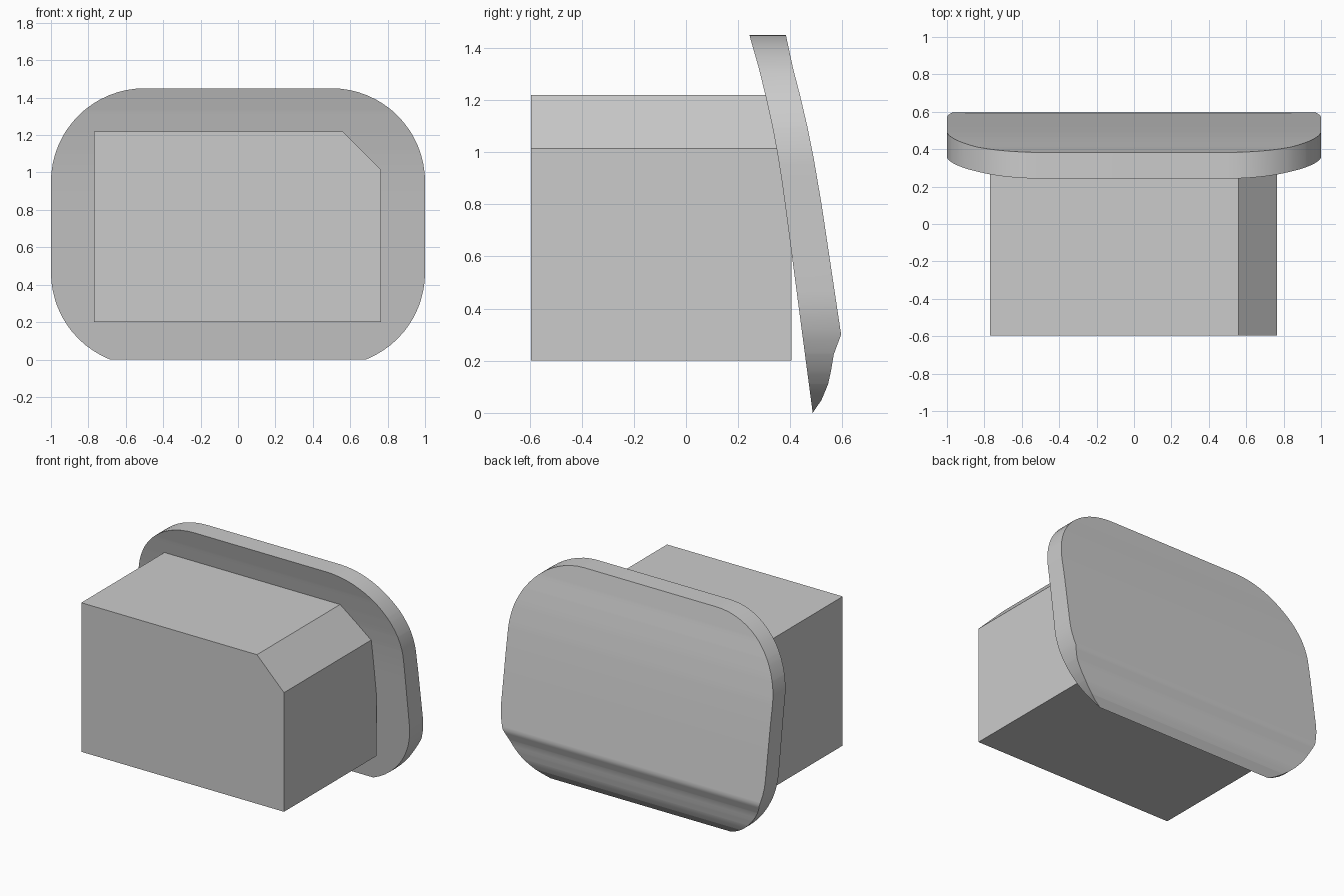
import bpy, bmesh, math

cube = bpy.data.objects.get("Cube")
if cube:
    bpy.data.objects.remove(cube, do_unlink=True)

grey = bpy.data.materials.new("light_grey")
grey.use_nodes = True
colour = (0.6, 0.6, 0.6, 1)
grey.diffuse_color = colour
grey.node_tree.nodes["Principled BSDF"].inputs["Base Color"].default_value = colour


def make_object(name, bm):
    bmesh.ops.remove_doubles(bm, verts=bm.verts, dist=0.0005)
    bmesh.ops.recalc_face_normals(bm, faces=bm.faces)
    mesh = bpy.data.meshes.new(name)
    bm.to_mesh(mesh)
    bm.free()
    mesh.materials.append(grey)
    obj = bpy.data.objects.new(name, mesh)
    bpy.context.collection.objects.link(obj)
    return obj


def depth_at(profile, z):
    """Depth y at height z on a profile of (z, y) points."""
    for (z0, y0), (z1, y1) in zip(profile, profile[1:]):
        if z <= z1:
            return y0 + (y1 - y0) * (z - z0) / (z1 - z0)
    return profile[-1][1]


# Plug body: rectangular block with one cut top corner
bm = bmesh.new()
outline = [(-0.77, 0.2), (0.765, 0.2), (0.765, 1.015), (0.56, 1.22), (-0.77, 1.22)]
base = bm.faces.new([bm.verts.new((x, -0.595, z)) for x, z in outline])
ext = bmesh.ops.extrude_face_region(bm, geom=[base], use_keep_orig=True)
tip = [v for v in ext["geom"] if isinstance(v, bmesh.types.BMVert)]
bmesh.ops.translate(bm, verts=tip, vec=(0, 1, 0))
make_object("plug_body", bm)

# Cover plate: rounded outline swept between a curved front and back
FRONT = [(0, 0.486), (0.62, 0.404), (0.8, 0.38), (0.9, 0.366), (1.0, 0.35),
         (1.1, 0.331), (1.2, 0.309), (1.32, 0.28), (1.45, 0.243)]
BACK = [(0, 0.486), (0.05, 0.52), (0.11, 0.545), (0.16, 0.556), (0.225, 0.567),
        (0.3, 0.595), (0.6, 0.55), (0.8, 0.52), (0.97, 0.491), (1.1, 0.465),
        (1.22, 0.437), (1.32, 0.411), (1.45, 0.383)]
RADIUS, LOW, HIGH, TOP = 0.5, 0.465, 0.95, 1.45
STEPS = 16


def half_width(z):
    off = max(LOW - z, z - HIGH, 0)
    return 1 - RADIUS + math.sqrt(max(RADIUS ** 2 - off ** 2, 0))


levels = {z for z, y in FRONT + BACK}
for i in range(STEPS + 1):
    rise = RADIUS * math.sin(math.pi / 2 * i / STEPS)
    levels.add(min(round(HIGH + rise, 4), TOP))
    levels.add(max(round(LOW - rise, 4), 0))

bm = bmesh.new()
rows = []
for z in sorted(levels):
    w, f, b = half_width(z), depth_at(FRONT, z), depth_at(BACK, z)
    rows.append([bm.verts.new(p) for p in ((-w, f, z), (w, f, z), (w, b, z), (-w, b, z))])
for low, high in zip(rows, rows[1:]):
    for i in range(4):
        j = (i + 1) % 4
        bm.faces.new((low[i], low[j], high[j], high[i]))
bm.faces.new(rows[-1])
plate = make_object("cover_plate", bm)

bpy.ops.object.select_all(action='DESELECT')
plate.select_set(True)
bpy.context.view_layer.objects.active = plate
bpy.ops.object.shade_smooth_by_angle(angle=math.radians(32))
